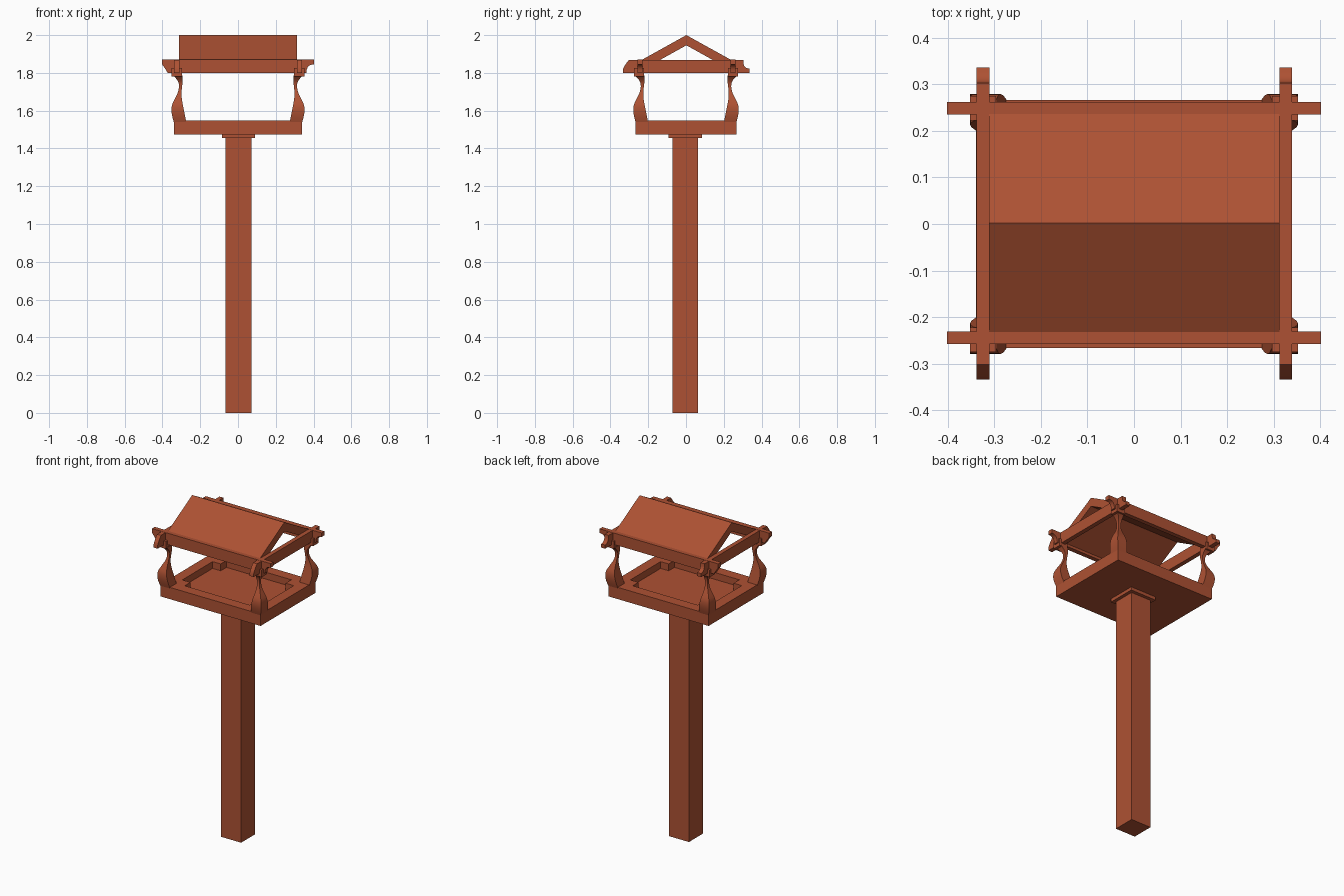
import bpy, bmesh, math
from mathutils import Vector

if "Cube" in bpy.data.objects:
    bpy.data.objects.remove(bpy.data.objects["Cube"], do_unlink=True)

# One reddish wood colour throughout
wood = bpy.data.materials.new("red_brown_wood")
wood.use_nodes = True
COLOUR = (0.42, 0.083, 0.033, 1)
wood.diffuse_color = COLOUR
wood.node_tree.nodes["Principled BSDF"].inputs["Base Color"].default_value = COLOUR


def finish(name, bm, smooth=False):
    bmesh.ops.recalc_face_normals(bm, faces=bm.faces)
    mesh = bpy.data.meshes.new(name)
    bm.to_mesh(mesh)
    bm.free()
    mesh.materials.append(wood)
    ob = bpy.data.objects.new(name, mesh)
    bpy.context.collection.objects.link(ob)
    if smooth:
        bpy.ops.object.select_all(action='DESELECT')
        ob.select_set(True)
        bpy.context.view_layer.objects.active = ob
        bpy.ops.object.shade_smooth_by_angle(angle=math.radians(35))
    return ob


def loft(name, rings, smooth=False):
    """Skin a stack of matching rings and cap both ends."""
    bm = bmesh.new()
    rows = [[bm.verts.new(p) for p in ring] for ring in rings]
    n = len(rows[0])
    for a, b in zip(rows, rows[1:]):
        for i in range(n):
            j = (i + 1) % n
            bm.faces.new((a[i], a[j], b[j], b[i]))
    bm.faces.new(rows[0])
    bm.faces.new(rows[-1])
    return finish(name, bm, smooth)


def box(name, x0, x1, y0, y1, z0, z1):
    return loft(name, [[(x0, y0, z), (x1, y0, z), (x1, y1, z), (x0, y1, z)] for z in (z0, z1)])


def prism(name, profile, axis, lo, hi, smooth=False):
    """Extrude an (horizontal, z) outline along x or y."""
    def place(p, t):
        return (t, p[0], p[1]) if axis == 'x' else (p[0], t, p[1])
    return loft(name, [[place(p, t) for p in profile] for t in (lo, hi)], smooth)


# Post and its collar
box("post", -0.065, 0.071, -0.071, 0.064, 0, 1.457)
box("post_collar", -0.086, 0.091, -0.092, 0.085, 1.455, 1.476)

# Tray: floor, four rims and four raised corner blocks
X, Y, RIM, BLOCK = 0.34, 0.267, 0.065, 0.12
Z0, ZF, Z1 = 1.475, 1.505, 1.547
box("tray_floor", -X, X, -Y, Y, Z0, ZF)
for s, side in ((1, "left"), (-1, "right")):
    box("tray_rim_" + side, s * X, s * (X - RIM), BLOCK - Y, Y - BLOCK, ZF, Z1)
for s, side in ((1, "back"), (-1, "front")):
    box("tray_rim_" + side, BLOCK - X, X - BLOCK, s * Y, s * (Y - RIM), ZF, Z1)

# Curved corner posts: height, outward offset, inward offset from the tray corner
KEYS = [(1.54, 0.0, -0.066), (1.57, 0.008, -0.060), (1.60, 0.012, -0.054),
        (1.63, 0.009, -0.048), (1.66, -0.004, -0.043), (1.69, -0.019, -0.041),
        (1.72, -0.027, -0.043), (1.745, -0.026, -0.046), (1.765, -0.016, -0.046),
        (1.785, 0.002, -0.046)]


def smooth_path(points, steps=3):
    """Catmull-Rom interpolation through the points."""
    pts = [Vector(p) for p in points]
    pts = [pts[0]] + pts + [pts[-1]]
    out = []
    for a, b, c, d in zip(pts, pts[1:], pts[2:], pts[3:]):
        for k in range(steps):
            t = k / steps
            out.append(0.5 * (2 * b + (c - a) * t + (2 * a - 5 * b + 4 * c - d) * t ** 2
                              + (3 * b - a - 3 * c + d) * t ** 3))
    return out + [pts[-1]]


CURVE = smooth_path(KEYS)
for sx, side in ((1, "left"), (-1, "right")):
    for sy, end in ((1, "back"), (-1, "front")):
        tag = end + "_" + side
        box("tray_corner_" + tag, sx * X, sx * (X - BLOCK), sy * Y, sy * (Y - BLOCK), ZF, Z1)
        rings = [[(sx * (X + a), sy * (Y + b), z) for a, b in ((o, o), (i, o), (i, i), (o, i))]
                 for z, o, i in CURVE]
        loft("corner_post_" + tag, rings, True)
        # Bracket block under the crossing beams
        box("bracket_" + tag, sx * 0.297, sx * 0.353, sy * 0.222, sy * 0.275, 1.78, 1.825)

# Long beams, with shaped ends undercut from below
LONG = [(-0.402, 1.87), (-0.402, 1.845), (-0.388, 1.826), (-0.372, 1.80),
        (0.362, 1.80), (0.364, 1.818), (0.370, 1.832), (0.382, 1.842), (0.402, 1.845), (0.402, 1.87)]
prism("long_beam_front", LONG, 'y', -0.258, -0.231, True)
prism("long_beam_back", LONG, 'y', 0.235, 0.262, True)

# Cross beams, with shaped ends cut from above
CROSS = [(-0.302, 1.869), (-0.315, 1.852), (-0.326, 1.836), (-0.334, 1.82), (-0.334, 1.80),
         (0.336, 1.80), (0.336, 1.822), (0.320, 1.826), (0.309, 1.836), (0.304, 1.85), (0.303, 1.869)]
prism("cross_beam_left", CROSS, 'x', 0.313, 0.34, True)
prism("cross_beam_right", CROSS, 'x', -0.338, -0.311, True)

# Folded gable roof with open ends
ROOF = [(0.002, 2.0), (0.238, 1.869), (0.238, 1.815), (0.002, 1.946), (-0.234, 1.815), (-0.234, 1.869)]
prism("gable_roof", ROOF, 'x', -0.312, 0.313)
